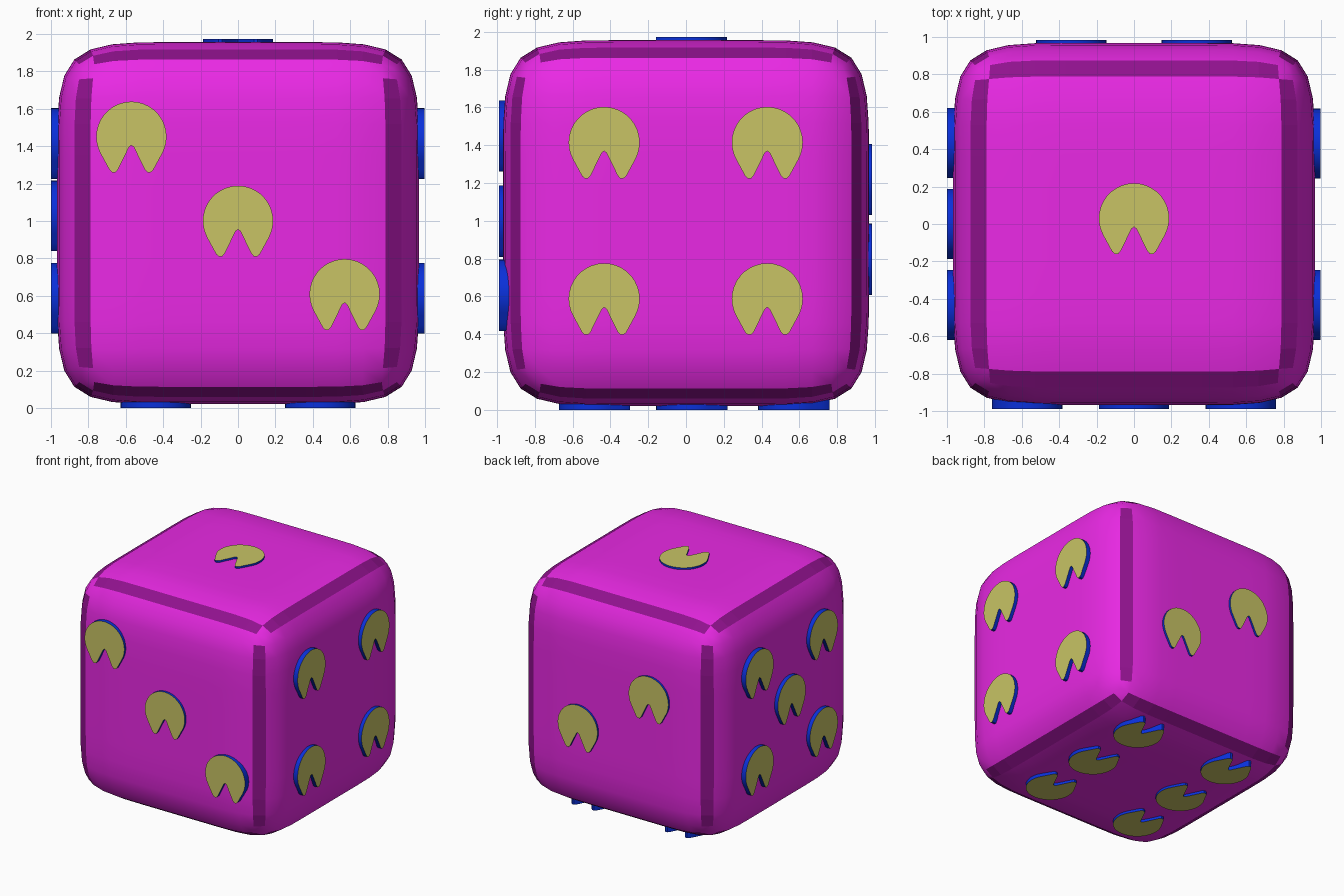
import bpy, bmesh, math
from mathutils import Vector, Matrix

if "Cube" in bpy.data.objects:
    bpy.data.objects.remove(bpy.data.objects["Cube"])

S, LOOP, MID = 0.968, 0.41, 0.988   # half size, support loop, centre height


def material(name, rgb):
    m = bpy.data.materials.new(name)
    m.diffuse_color = (*rgb, 1)
    m.use_nodes = True
    m.node_tree.nodes["Principled BSDF"].inputs["Base Color"].default_value = m.diffuse_color
    return m


magenta = material("magenta", (0.82, 0.022, 0.78))
dark = material("dark_magenta", (0.28, 0.006, 0.27))
yellow = material("yellow", (0.58, 0.55, 0.13))
blue = material("blue", (0.003, 0.03, 0.70))


def add_object(name, bm, mats):
    me = bpy.data.meshes.new(name)
    bm.to_mesh(me)
    bm.free()
    for m in mats:
        me.materials.append(m)
    ob = bpy.data.objects.new(name, me)
    bpy.context.collection.objects.link(ob)
    return ob


# Body: cube with two support loops per axis, rounded by subdivision
bm = bmesh.new()
bmesh.ops.create_cube(bm, size=2 * S)
for axis in range(3):
    for side in (-LOOP, LOOP):
        n = Vector((0, 0, 0))
        n[axis] = 1
        bmesh.ops.bisect_plane(bm, geom=bm.verts[:] + bm.edges[:] + bm.faces[:],
                               plane_co=n * side, plane_no=n)
body = add_object("die_body", bm, [magenta, dark])
sub = body.modifiers.new("round", 'SUBSURF')
sub.levels = sub.render_levels = 2
bpy.context.view_layer.objects.active = body
body.select_set(True)
bpy.ops.object.modifier_apply(modifier="round")

# Dark strips along the twelve edges (top/bottom own theirs, front/back the uprights)
for p in body.data.polygons:
    p.use_smooth = True
    order = sorted(range(3), key=lambda i: abs(p.center[i]))
    low, mid, high = (abs(p.center[i]) for i in order)
    own = order[2] == 2 or (order[2] == 1 and order[1] == 0)
    if own and mid > 0.78 and low < 0.78:
        p.material_index = 1
        p.use_smooth = False
body.location.z = MID

# Pip outline: round top, tapered lobes, wedge notch at the bottom
R = 0.188
half = [(R * math.cos(math.radians(a)), R * math.sin(math.radians(a)))
        for a in range(80, -31, -10)]
half += [(0.135, -0.145), (0.117, -0.178), (0.103, -0.19), (0.085, -0.19),
         (0.071, -0.175), (0.013, -0.056)]
outline = [(0, R)] + half + [(0, -0.045)] + [(-x, y) for x, y in reversed(half)]


def pip(name, centre, u, v, n, depth=0.15):
    bm = bmesh.new()
    top = [bm.verts.new((x, y, 0)) for x, y in outline]
    low = [bm.verts.new((x, y, -depth)) for x, y in outline]
    cap = bm.faces.new(top)
    bm.faces.new(low)
    count = len(top)
    for i in range(count):
        j = (i + 1) % count
        bm.faces.new((top[i], top[j], low[j], low[i]))
    for f in bm.faces:
        f.material_index = 0 if f is cap else 1
    bmesh.ops.recalc_face_normals(bm, faces=bm.faces[:])
    m = Matrix((u, v, n)).transposed().to_4x4()
    m.translation = centre
    bm.transform(m)
    ob = add_object(name, bm, [yellow, blue])
    bpy.ops.object.select_all(action='DESELECT')
    ob.select_set(True)
    bpy.context.view_layer.objects.active = ob
    bpy.ops.object.shade_smooth_by_angle(angle=math.radians(35))


X, Y, Z = Vector((1, 0, 0)), Vector((0, 1, 0)), Vector((0, 0, 1))
# side: right axis, up axis, plane distance, pip centres (right, up from body centre)
sides = {
    "front": (X, Z, 0.988, [(-0.57, 0.462), (0, 0.012), (0.57, -0.38)]),
    "right": (Y, Z, 0.998, [(a, b) for a in (-0.433, 0.43) for b in (0.427, -0.40)]),
    "back": (-X, Z, 0.985, [(-0.335, -0.19), (0.335, 0.232)]),
    "left": (-Y, Z, 1.0, [(a, b) for a in (-0.433, 0.433) for b in (0.427, -0.40)]
             + [(0, 0.04)]),
    "top": (X, Y, 0.984, [(0, 0.03)]),
    "bottom": (X, -Y, 0.988, [(a, b) for a in (-0.44, 0.44) for b in (0.485, -0.03, -0.57)]),
}
for side, (u, v, dist, spots) in sides.items():
    n = u.cross(v)
    for i, (a, b) in enumerate(spots, 1):
        pip(f"pip_{side}_{i}", u * a + v * b + n * dist + Z * MID, u, v, n)
